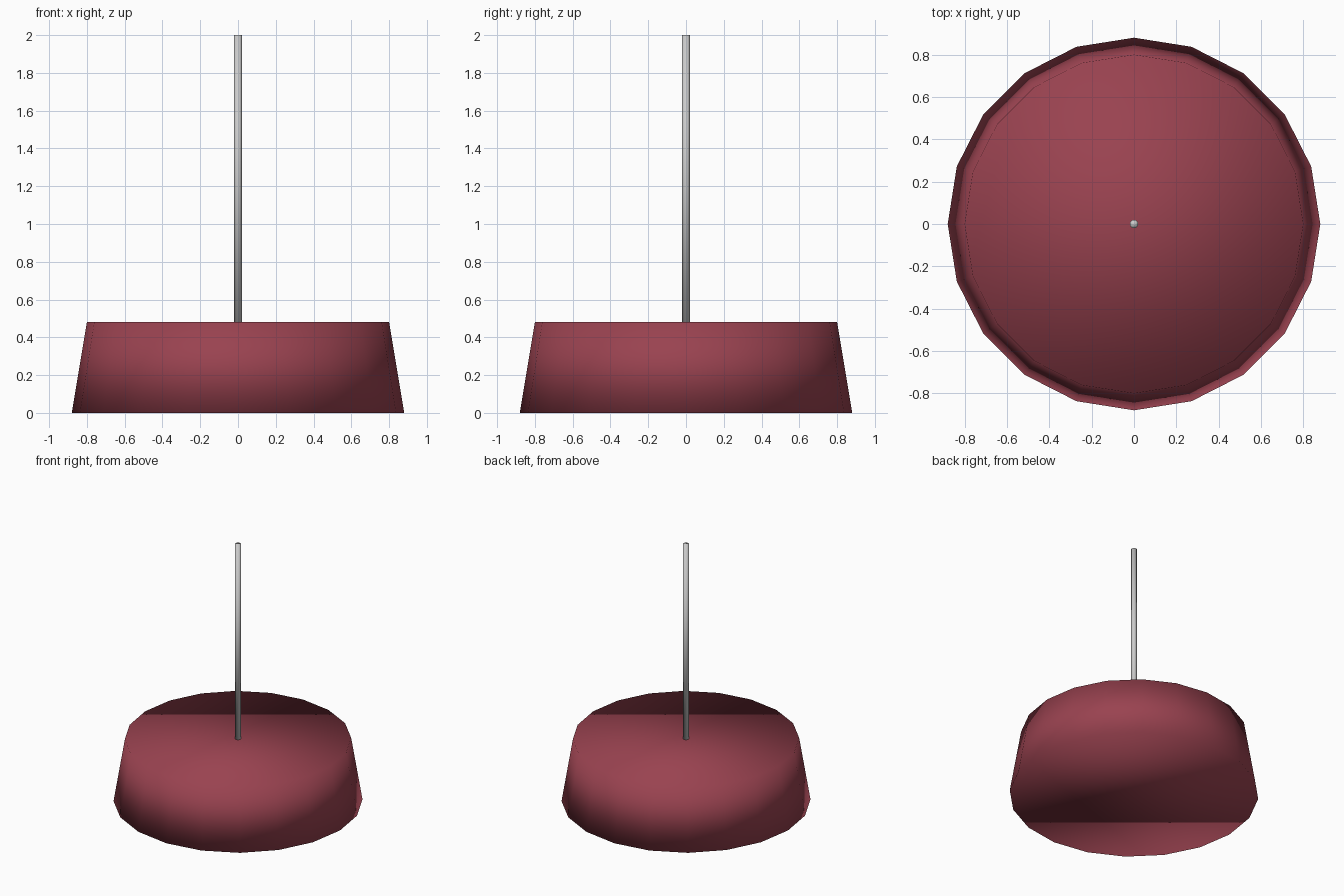
import bpy

if "Cube" in bpy.data.objects:
    bpy.data.objects.remove(bpy.data.objects["Cube"])


def smooth_cone(name, r_bottom, r_top, z0, z1, sides):
    """Closed tapered drum, smooth shaded, first corner on the x axis."""
    bpy.ops.mesh.primitive_cone_add(
        vertices=sides, radius1=r_bottom, radius2=r_top,
        depth=z1 - z0, location=(0, 0, (z0 + z1) / 2))
    ob = bpy.context.object
    ob.name = name
    bpy.ops.object.shade_smooth()
    return ob


SHADE_TOP = 0.48

# Lamp shade: solid 20-sided drum, slightly narrower at the top
shade = smooth_cone("lamp_shade", 0.88, 0.80, 0.0, SHADE_TOP, 20)
red = bpy.data.materials.new("shade_red")
red.diffuse_color = (0.32, 0.055, 0.08, 1)
red.use_nodes = True
red.node_tree.nodes["Principled BSDF"].inputs["Base Color"].default_value = red.diffuse_color
shade.data.materials.append(red)

# Hanging cord: thin grey rod rising from the shade
smooth_cone("hanging_cord", 0.02, 0.02, SHADE_TOP, 2.0, 20)
